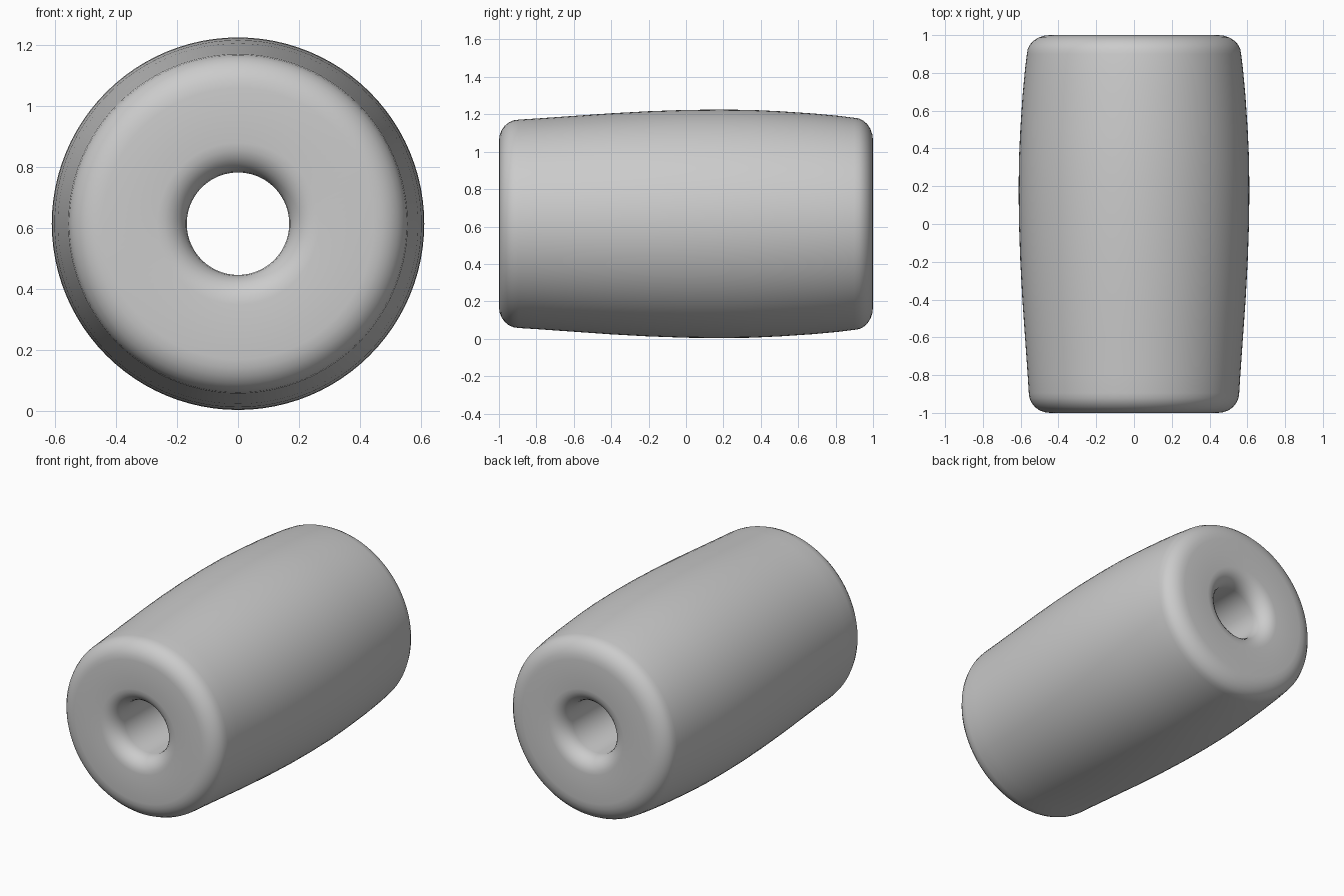
import bpy, bmesh, math

if "Cube" in bpy.data.objects:
    bpy.data.objects.remove(bpy.data.objects["Cube"])

CENTRE_Z = 0.6145
SEGMENTS = 96


def corner(r0, y0, r1, y1, from_face, steps=6):
    """Quarter-ellipse from (r0, y0) to (r1, y1); from_face = leaves along the end face."""
    pts = []
    for i in range(steps + 1):
        a = math.pi / 2 * i / steps
        s, c = math.sin(a), 1 - math.cos(a)
        u, v = (s, c) if from_face else (c, s)
        pts.append((r0 + (r1 - r0) * u, y0 + (y1 - y0) * v))
    return pts


# Closed profile (radius, y): front mouth, front rim, barrel side, back rim, back mouth
profile = corner(0.168, -0.90, 0.265, -1.0, False)
profile += corner(0.445, -1.0, 0.557, -0.895, True)
profile += [(0.563, -0.8), (0.577, -0.6), (0.591, -0.4), (0.602, -0.2), (0.609, 0.0),
            (0.611, 0.18), (0.609, 0.35), (0.602, 0.5), (0.590, 0.68), (0.577, 0.82)]
profile += corner(0.567, 0.90, 0.445, 1.0, False)
profile += corner(0.265, 1.0, 0.168, 0.90, True)

# Revolve the profile about the y axis
bm = bmesh.new()
rings = []
for k in range(SEGMENTS):
    a = 2 * math.pi * k / SEGMENTS
    rings.append([bm.verts.new((r * math.cos(a), y, CENTRE_Z + r * math.sin(a)))
                  for r, y in profile])
n = len(profile)
for k in range(SEGMENTS):
    p, q = rings[k], rings[(k + 1) % SEGMENTS]
    for i in range(n):
        j = (i + 1) % n
        bm.faces.new((p[i], p[j], q[j], q[i]))
bmesh.ops.recalc_face_normals(bm, faces=bm.faces)
for f in bm.faces:
    f.smooth = True
mesh = bpy.data.meshes.new("barrel_bead")
bm.to_mesh(mesh)
bm.free()

# Barrel bead with through hole
bead = bpy.data.objects.new("barrel_bead", mesh)
bpy.context.collection.objects.link(bead)
grey = bpy.data.materials.new("plain grey")
grey.diffuse_color = (0.6, 0.6, 0.6, 1)
grey.use_nodes = True
grey.node_tree.nodes["Principled BSDF"].inputs["Base Color"].default_value = grey.diffuse_color
mesh.materials.append(grey)
